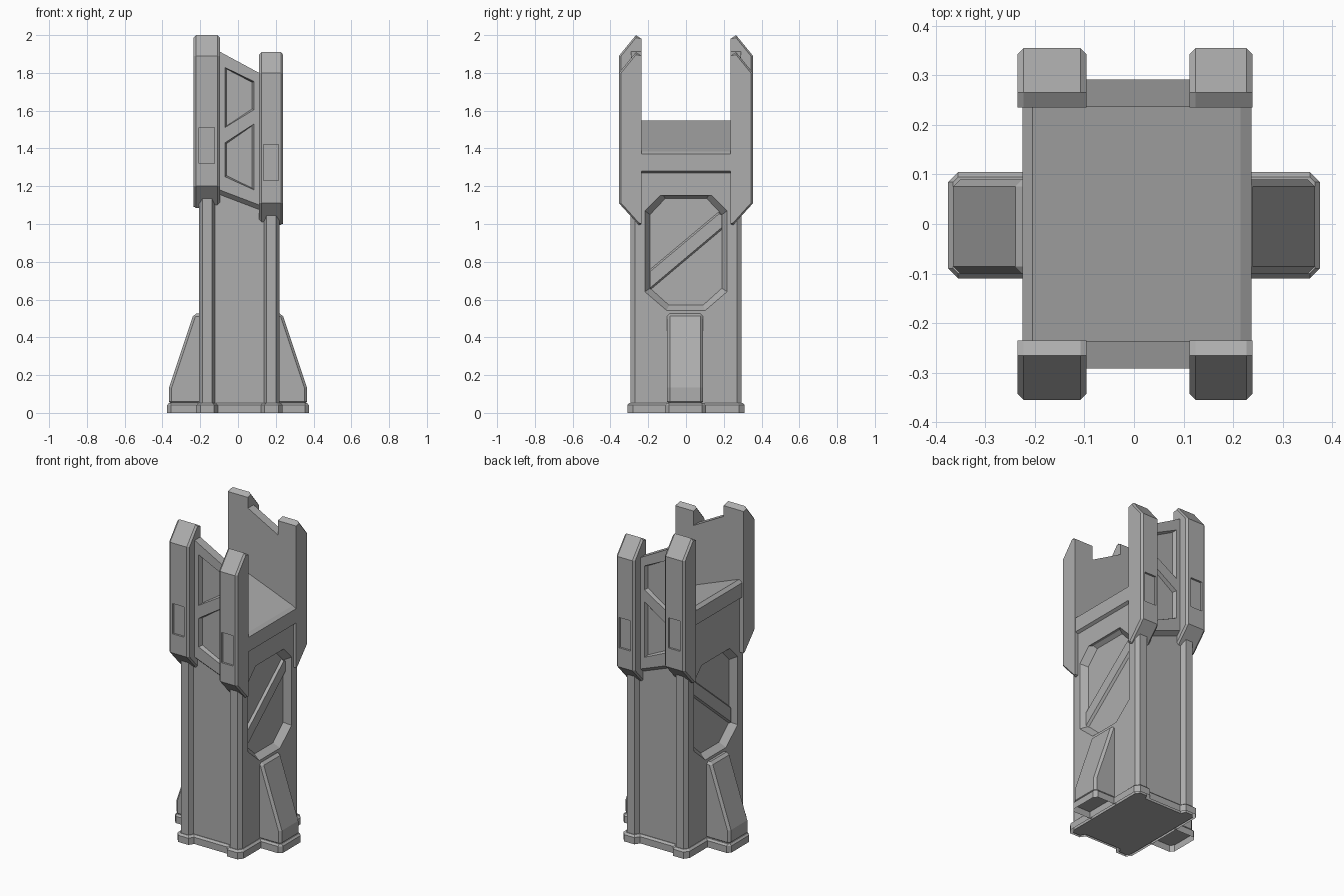
import bpy, bmesh
from mathutils import Vector

if "Cube" in bpy.data.objects:
    bpy.data.objects.remove(bpy.data.objects["Cube"])

grey = bpy.data.materials.new("stone grey")
grey.diffuse_color = (0.42, 0.42, 0.42, 1)
grey.use_nodes = True
grey.node_tree.nodes["Principled BSDF"].inputs["Base Color"].default_value = grey.diffuse_color


def loft(name, ring_a, ring_b, cap_a=True):
    """Solid between two matching rings of 3D points."""
    bm = bmesh.new()
    a = [bm.verts.new(p) for p in ring_a]
    b = [bm.verts.new(p) for p in ring_b]
    n = len(a)
    for i in range(n):
        j = (i + 1) % n
        bm.faces.new((a[i], a[j], b[j], b[i]))
    bm.faces.new(b)
    bottom = bm.faces.new(a[::-1])
    bmesh.ops.recalc_face_normals(bm, faces=bm.faces[:])
    if not cap_a:
        bmesh.ops.delete(bm, geom=[bottom], context='FACES_ONLY')
    me = bpy.data.meshes.new(name)
    bm.to_mesh(me)
    bm.free()
    ob = bpy.data.objects.new(name, me)
    bpy.context.collection.objects.link(ob)
    me.materials.append(grey)
    return ob


def apply(ob, mod):
    bpy.context.view_layer.objects.active = ob
    bpy.ops.object.modifier_apply(modifier=mod.name)


def bevel(ob, width):
    m = ob.modifiers.new("bevel", 'BEVEL')
    m.width, m.segments, m.limit_method = width, 1, 'ANGLE'
    m.angle_limit = 0.6
    apply(ob, m)


def cut(ob, cutter):
    m = ob.modifiers.new("cut", 'BOOLEAN')
    m.operation, m.object, m.solver = 'DIFFERENCE', cutter, 'EXACT'
    apply(ob, m)
    bpy.data.objects.remove(cutter)


def along_x(pts, x):
    return [(x, y, z) for y, z in pts]


def along_y(pts, y):
    return [(x, y, z) for x, z in pts]


def along_z(pts, z):
    return [(x, y, z) for x, y in pts]


def scaled(pts, d):
    """Move a ring inward (negative d) or outward from its centre, per axis."""
    cx = (min(p[0] for p in pts) + max(p[0] for p in pts)) / 2
    cy = (min(p[1] for p in pts) + max(p[1] for p in pts)) / 2
    w = (max(p[0] for p in pts) - cx)
    h = (max(p[1] for p in pts) - cy)
    return [(cx + (x - cx) * (w + d) / w, cy + (y - cy) * (h + d) / h) for x, y in pts]


def plan(d):
    """Tower outline with chamfered corner pillars, grown by d."""
    q = [(0.213 + d, 0.27 + d * 0.7), (0.195 + d * 0.7, 0.295 + d),
         (0.145 - d * 0.7, 0.295 + d), (0.13 - d, 0.265 + d)]
    pts = q + [(-x, y) for x, y in q[::-1]]
    pts += [(-x, -y) for x, y in q] + [(x, -y) for x, y in q[::-1]]
    return [(x + 0.007, y) for x, y in pts]


# tower shaft with pillars
shaft = loft("shaft", along_z(plan(0), 0), along_z(plan(0), 1.2))

# octagonal recess and raised diagonal bar on both sides
octagon = [(-0.11, 1.135), (0.11, 1.135), (0.19, 1.05), (0.19, 0.66),
           (0.09, 0.57), (-0.09, 0.57), (-0.19, 0.66), (-0.19, 1.05)]
bar = [(-0.19, 0.65), (0.19, 0.97), (0.19, 1.05), (0.175, 1.066), (-0.19, 0.76)]
for s, face in ((1, 0.22), (-1, -0.206)):
    cut(shaft, loft("recess_cutter", along_x(octagon, face - s * 0.04),
                    along_x(scaled(octagon, 0.03), face + s * 0.004)))
    bar_in = [(y, z + (0.012 if i < 2 else -0.012 if i > 2 else 0))
              for i, (y, z) in enumerate(bar)]
    loft("diagonal_bar", along_x(bar, face - s * 0.041), along_x(bar_in, face - s * 0.025))

# sloped deck with overhanging lip
deck = [(-0.206, 1.15), (0.22, 1.15), (0.22, 1.27), (0.237, 1.28), (0.237, 1.37),
        (0.215, 1.385), (-0.205, 1.547), (-0.225, 1.53), (-0.225, 1.44), (-0.206, 1.43)]
loft("deck", along_y(deck, -0.237), along_y(deck, 0.237))

# base skirt
loft("skirt", along_z(plan(0.016), 0), along_z(plan(0.016), 0.042), False)
loft("skirt_top", along_z(plan(0.016), 0.042), along_z(plan(0.004), 0.053), False)

# buttresses with their feet
for s in (1, -1):
    foot = [(0.2, -0.11), (0.355, -0.11), (0.375, -0.09),
            (0.375, 0.085), (0.355, 0.105), (0.2, 0.105)]
    foot_in = [(min(x, 0.365), max(-0.1, min(0.095, y))) for x, y in foot]
    foot, foot_in = ([(s * x, y) for x, y in f] for f in (foot, foot_in))
    loft("buttress_foot", along_z(foot, 0), along_z(foot, 0.042), False)
    loft("buttress_foot_top", along_z(foot, 0.042), along_z(foot_in, 0.053), False)
    side = [(0.19, 0.045), (0.365, 0.045), (0.365, 0.135), (0.235, 0.525), (0.19, 0.525)]
    side = [(s * x, z) for x, z in side]
    b = loft("buttress", along_y(side, -0.1), along_y(side, 0.09))
    bevel(b, 0.014)

# upper walls, front and back
for s in (-1, 1):
    # posts: the left one stands higher
    for x0, x1, dz in ((-0.235, -0.096, 0), (0.112, 0.239, -0.09)):
        prof = [(0.235, 1.09), (0.25, 1.085), (0.355, 1.2), (0.355, 1.89),
                (0.265, 2.0), (0.235, 1.98)]
        prof = [(s * y, z + dz) for y, z in prof]
        c = 0.012
        # chamfered outer edges: full profile core with narrower outer skin
        skin = [(y - s * 0.012 if abs(y) > 0.3 else y, z) for y, z in prof]
        post = loft("post", along_x(prof, x0 + c), along_x(prof, x1 - c))
        for end, inner in ((x0, x0 + c), (x1, x1 - c)):
            m = [(y, z - 0.014 if i == 4 else z + 0.012 if i == 1 else z)
                 for i, (y, z) in enumerate(skin)]
            loft("post_side", along_x(prof, inner), along_x(m, end), False)
        # small sunken plate
        xm = (x0 + x1) / 2
        slot = [(xm - 0.04, 1.32 + dz), (xm + 0.04, 1.32 + dz),
                (xm + 0.04, 1.51 + dz), (xm - 0.04, 1.51 + dz)]
        cut(post, loft("slot_cutter", along_y(slot, s * 0.343), along_y(slot, s * 0.37)))

    # panel between the posts, with two sunken panes
    wall = [(-0.12, 1.19), (0.13, 1.095), (0.13, 1.79), (-0.12, 1.925)]
    panel = loft("wall_panel", along_y(wall, s * 0.236), along_y(wall, s * 0.292))
    low = [(-0.07, 1.25), (0.085, 1.18), (0.085, 1.53), (-0.07, 1.43)]
    high = [(-0.07, 1.51), (0.085, 1.605), (0.085, 1.755), (-0.07, 1.83)]
    for pane in (low, high):
        cut(panel, loft("pane_cutter", along_y(scaled(pane, -0.01), s * 0.268),
                        along_y(pane, s * 0.294)))
    # sloped underside of the panel
    top = [(-0.12, 1.195), (0.13, 1.1)]
    under = [(-0.12, s * 0.26, 1.16), (0.13, s * 0.26, 1.065), (0.13, s * 0.26, 1.11),
             (-0.12, s * 0.26, 1.205)]
    outer = [(-0.12, s * 0.292, 1.189), (0.13, s * 0.292, 1.094),
             (0.13, s * 0.292, 1.11), (-0.12, s * 0.292, 1.205)]
    loft("panel_underside", under, outer)
